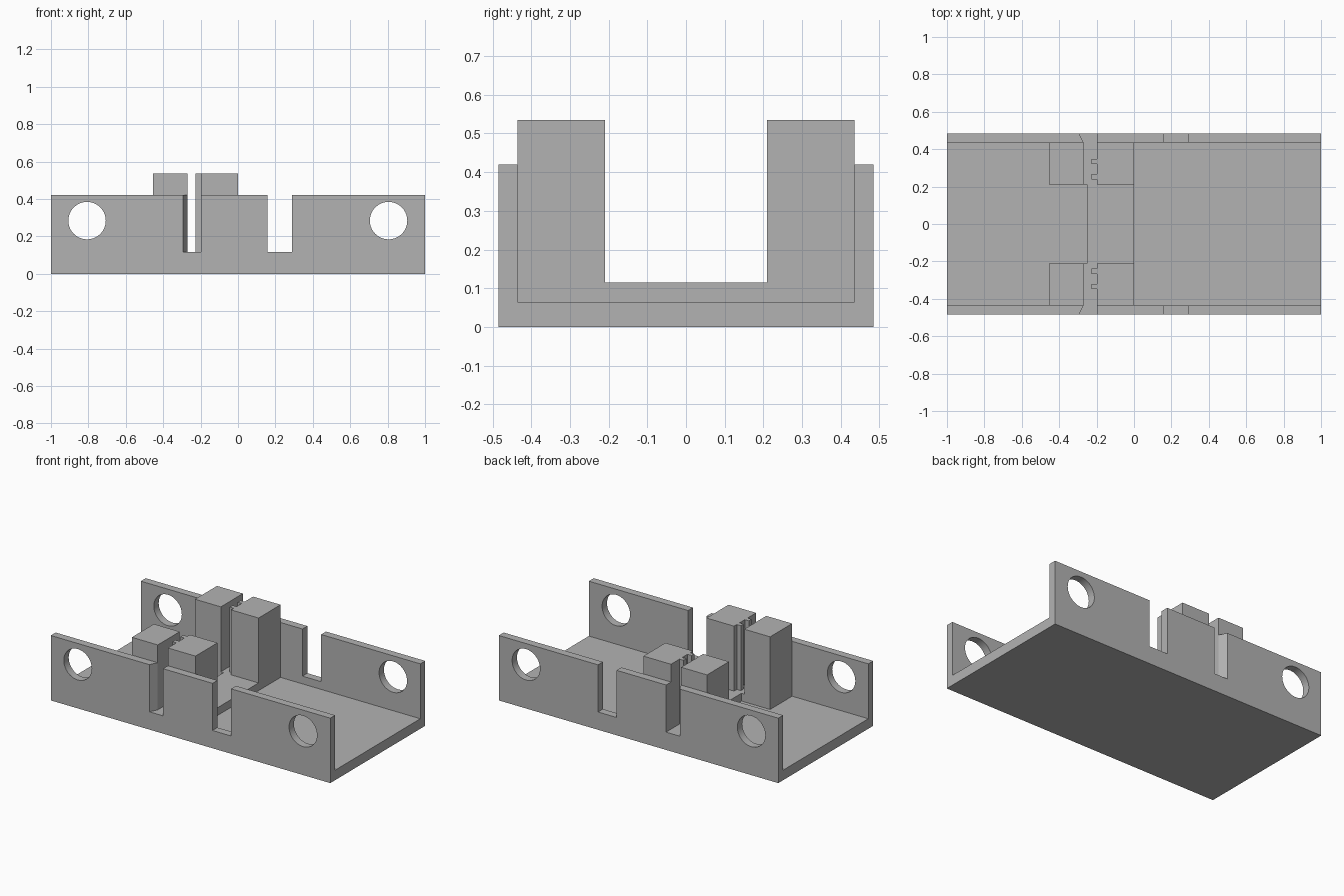
import bpy
import bmesh
import math
from mathutils import Matrix, Vector

old = bpy.data.objects.get("Cube")
if old:
    bpy.data.objects.remove(old, do_unlink=True)

grey = bpy.data.materials.new("plain grey")
grey.use_nodes = True
colour = (0.45, 0.45, 0.45, 1)
grey.diffuse_color = colour
grey.node_tree.nodes["Principled BSDF"].inputs["Base Color"].default_value = colour

# Main dimensions
HALF_W, INNER = 0.485, 0.435
FLOOR, SILL, WALL, TOP = 0.065, 0.115, 0.42, 0.535
BLOCK_IN = 0.21
GAP_L, GAP_R = -0.27, -0.197


def make_object(name, bm):
    bmesh.ops.recalc_face_normals(bm, faces=bm.faces)
    mesh = bpy.data.meshes.new(name)
    bm.to_mesh(mesh)
    bm.free()
    mesh.materials.append(grey)
    obj = bpy.data.objects.new(name, mesh)
    bpy.context.collection.objects.link(obj)
    return obj


def prism(name, points, offset):
    """Extrude a closed outline of 3D points along an offset."""
    bm = bmesh.new()
    face = bm.faces.new([bm.verts.new(p) for p in points])
    new = bmesh.ops.extrude_face_region(bm, geom=[face], use_keep_orig=True)
    verts = [g for g in new["geom"] if isinstance(g, bmesh.types.BMVert)]
    bmesh.ops.translate(bm, verts=verts, vec=Vector(offset))
    return make_object(name, bm)


def plan(name, outline, z0, z1):
    return prism(name, [(x, y, z0) for x, y in outline], (0, 0, z1 - z0))


def rect(x0, x1, y0, y1):
    return [(x0, y0), (x1, y0), (x1, y1), (x0, y1)]


def cut(target, cutter):
    mod = target.modifiers.new("cut", "BOOLEAN")
    mod.operation = "DIFFERENCE"
    mod.solver = "EXACT"
    mod.object = cutter
    bpy.context.view_layer.objects.active = target
    bpy.ops.object.modifier_apply(modifier=mod.name)
    bpy.data.objects.remove(cutter, do_unlink=True)


# U-shaped channel: floor and two side walls
section = [(-HALF_W, 0), (HALF_W, 0), (HALF_W, WALL), (INNER, WALL),
           (INNER, FLOOR), (-INNER, FLOOR), (-INNER, WALL), (-HALF_W, WALL)]
channel = prism("channel", [(-1, y, z) for y, z in section], (2, 0, 0))

# Round holes through both walls
for x in (-0.807, 0.805):
    bm = bmesh.new()
    bmesh.ops.create_cone(bm, cap_ends=True, segments=64, radius1=0.1, radius2=0.1, depth=2,
                          matrix=Matrix.Translation((x, 0, 0.284)) @ Matrix.Rotation(math.pi / 2, 4, "X"))
    cut(channel, make_object("hole_cutter", bm))

# Plain wall slot, and flared slot in line with the gap between the blocks
cut(channel, plan("slot_cutter", rect(0.157, 0.29, -1, 1), SILL, 1))
for s in (-1, 1):
    flare = [(GAP_L, s * 0.4), (GAP_L, s * INNER), (-0.295, s * HALF_W),
             (-0.295, s * 0.6), (GAP_R, s * 0.6), (GAP_R, s * 0.4)]
    cut(channel, plan("flare_cutter", flare, SILL, 1))

# Raised sill between the blocks
plan("sill", rect(-0.25, 0, -BLOCK_IN, BLOCK_IN), FLOOR, SILL)

for s, side in ((-1, "front"), (1, "back")):
    plan(side + "_gap_sill", rect(GAP_L, GAP_R, s * BLOCK_IN, s * INNER), FLOOR, SILL)
    plan(side + "_plain_block", rect(-0.455, GAP_L, s * BLOCK_IN, s * INNER), FLOOR, TOP)
    # Block with two upright ribs facing the gap
    outline = [(0, BLOCK_IN), (0, INNER), (GAP_R, INNER)]
    for y0, y1 in ((0.32, 0.348), (0.238, 0.266)):
        outline += [(GAP_R, y1), (-0.226, y1), (-0.226, y0), (GAP_R, y0)]
    outline.append((GAP_R, BLOCK_IN))
    plan(side + "_ribbed_block", [(x, s * y) for x, y in outline], FLOOR, TOP)

# Smooth hole walls, keep the other edges sharp
bpy.ops.object.select_all(action="DESELECT")
channel.select_set(True)
bpy.context.view_layer.objects.active = channel
bpy.ops.object.shade_smooth_by_angle(angle=math.radians(30))
